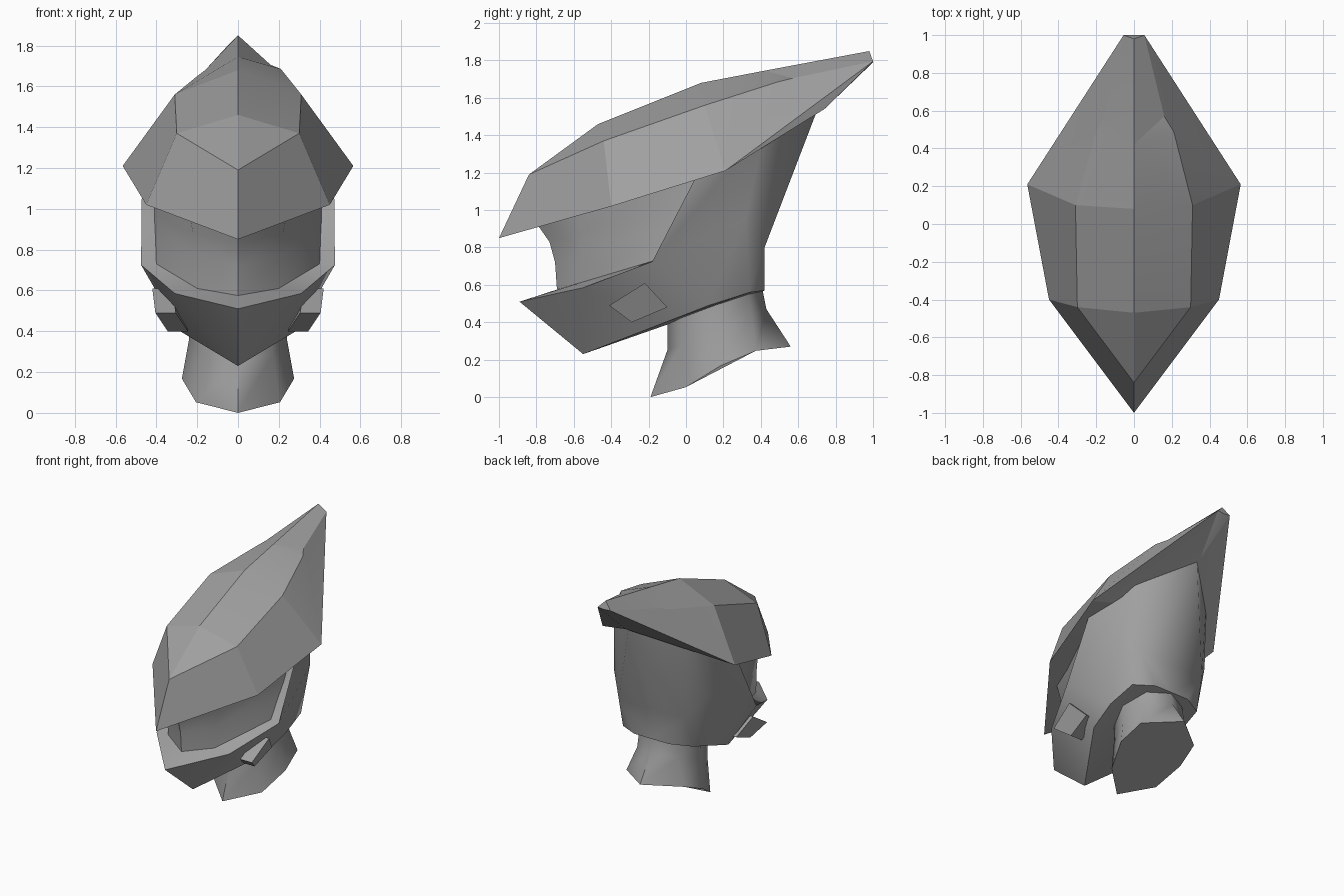
import bpy, bmesh, math

if "Cube" in bpy.data.objects:
    bpy.data.objects.remove(bpy.data.objects["Cube"], do_unlink=True)

grey = bpy.data.materials.new("mid grey")
grey.use_nodes = True
GREY = (0.35, 0.35, 0.35, 1)
grey.diffuse_color = GREY
grey.node_tree.nodes["Principled BSDF"].inputs["Base Color"].default_value = GREY


def finish(name, bm, angle):
    """Turn a bmesh into a shaded, coloured object."""
    bmesh.ops.recalc_face_normals(bm, faces=bm.faces)
    me = bpy.data.meshes.new(name)
    bm.to_mesh(me)
    bm.free()
    me.materials.append(grey)
    ob = bpy.data.objects.new(name, me)
    bpy.context.collection.objects.link(ob)
    bpy.ops.object.select_all(action='DESELECT')
    ob.select_set(True)
    bpy.context.view_layer.objects.active = ob
    bpy.ops.object.shade_smooth_by_angle(angle=math.radians(angle))
    return ob


def mirrored(name, pts, faces, angle, right_side=None):
    """Build the +x half from named points and mirror it; right_side overrides points at -x."""
    bm = bmesh.new()
    for s in (1, -1):
        src = dict(pts)
        if s < 0 and right_side:
            src.update(right_side)
        vs = {k: bm.verts.new((s * x, y, z)) for k, (x, y, z) in src.items()}
        for f in faces:
            bm.faces.new([vs[k] for k in f.split()])
    bmesh.ops.remove_doubles(bm, verts=bm.verts, dist=0.0005)
    return finish(name, bm, angle)


# Swept crest: faceted shell with a pointed brow and a long tail
crest = dict(
    brow=(0, -1, .85), peak=(0, -.84, 1.19), e1=(.45, -.4, 1.02), e2=(.565, .21, 1.21),
    r1=(.30, -.44, 1.37), r2=(.31, .10, 1.56), r3=(.21, .49, 1.685), r4=(.16, .57, 1.705),
    c1=(0, -.47, 1.46), c2=(0, .08, 1.68), c3=(0, .42, 1.745),
    top=(0, .98, 1.85), low=(.055, 1, 1.795), lowc=(0, 1, 1.79),
    u1=(0, -.4, 1.04), u2=(0, .25, 1.35), u3=(0, .74, 1.54))
crest_faces = [
    "brow e1 r1 peak", "peak r1 c1", "e1 e2 r2 r1", "r1 r2 c2 c1", "r2 r3 c3 c2",
    "r3 r4 c3", "e2 r3 r2", "e2 low r4 r3", "r4 low top c3", "top low lowc",
    "brow u1 e1", "e1 u1 u2 e2", "e2 u2 u3 low", "low u3 lowc"]
mirrored("crest", crest, crest_faces, 9, {"r3": (.20, .49, 1.65), "r4": (.16, .57, 1.68)})

# Helmet shell with chin guard, rim and the smooth face surface inside the opening
shell = dict(
    a0=(0, -.89, .51), a1=(.31, -.55, .585), a2=(.475, -.18, .725), a3=(.47, .065, 1.20),
    b0=(0, -.55, .23), b1=(.29, -.10, .404), b2=(.32, .12, .49), b3=(.30, .34, .56),
    b4=(.15, .42, .57), b5=(0, .42, .57),
    e=(.39, .32, .96), c1=(.28, .42, .80), c2=(0, .42, .80),
    d1=(.315, .43, 1.46), d3=(0, .70, 1.53),
    i0=(0, -.69, .575), i1=(.2, -.57, .61), i2=(.40, -.17, .73),
    m0=(0, -.70, .72), m1=(.21, -.56, .77), m2=(.405, -.09, .87),
    n0=(0, -.73, .83), n1=(.22, -.56, .88), n2=(.41, -.03, .97),
    f0=(0, -.80, .93), f1=(.25, -.58, 1.03), f2=(.41, .10, 1.21))
shell_faces = [
    "a0 a1 b0", "a1 a2 b1 b0", "a2 e b2 b1", "e c1 b3 b2", "c1 b4 b3", "c1 c2 b5 b4",
    "a2 a3 d1 e", "e d1 c1", "c1 d1 d3", "c1 d3 c2",
    "a0 i0 i1 a1", "a1 i1 i2 a2", "a2 i2 m2 n2 f2 a3",
    "i0 m0 m1 i1", "i1 m1 m2 i2", "m0 n0 n1 m1", "m1 n1 n2 m2",
    "n0 f0 f1 n1", "n1 f1 f2 n2", "f0 d3 d1 f1", "f1 d1 a3 f2",
    "b0 b1 b2 b3 b4 b5"]
mirrored("helmet_shell", shell, shell_faces, 48)

# Neck: slanted eight-sided rings given as (front y, front z, back y, back z, half width)
rings = [(-.19, 0, .56, .27, .275), (-.10, .25, .43, .47, .24),
         (-.10, .42, .41, .57, .235), (-.05, .70, .38, .75, .22)]
wave = (0, -.015, .033, .045, 0)      # uneven cut along the bottom, front to back
flare = (0, .75, 1, .9, 0)            # half width share along the bottom
bm = bmesh.new()
loops = []
for i, (fy, fz, by, bz, w) in enumerate(rings):
    loop = []
    for k in range(8):
        a = k * math.pi / 4
        step = min(k, 8 - k)
        x, t, dz = math.sin(a), (1 - math.cos(a)) / 2, 0
        if i == 0:
            x, t, dz = math.copysign(flare[step], x), step / 4, wave[step]
        loop.append(bm.verts.new((w * x, fy + (by - fy) * t, fz + (bz - fz) * t + dz)))
    loops.append(loop)
for lo, hi in zip(loops, loops[1:]):
    for k in range(8):
        bm.faces.new((lo[k], lo[(k + 1) % 8], hi[(k + 1) % 8], hi[k]))
bm.faces.new(loops[0])
bm.faces.new(loops[-1])
finish("neck", bm, 62)

# Tilted cheek blocks, one on each side of the chin guard
outer = [(.405, -.41, .49), (.42, -.22, .61), (.36, -.10, .48), (.345, -.29, .40)]
for side, s in (("left", 1), ("right", -1)):
    bm = bmesh.new()
    vo = [bm.verts.new((s * x, y, z)) for x, y, z in outer]
    vi = [bm.verts.new((s * (x - .10), y, z)) for x, y, z in outer]
    bm.faces.new(vo)
    bm.faces.new(vi)
    for k in range(4):
        bm.faces.new((vo[k], vo[(k + 1) % 4], vi[(k + 1) % 4], vi[k]))
    finish("cheek_block_" + side, bm, 20)
